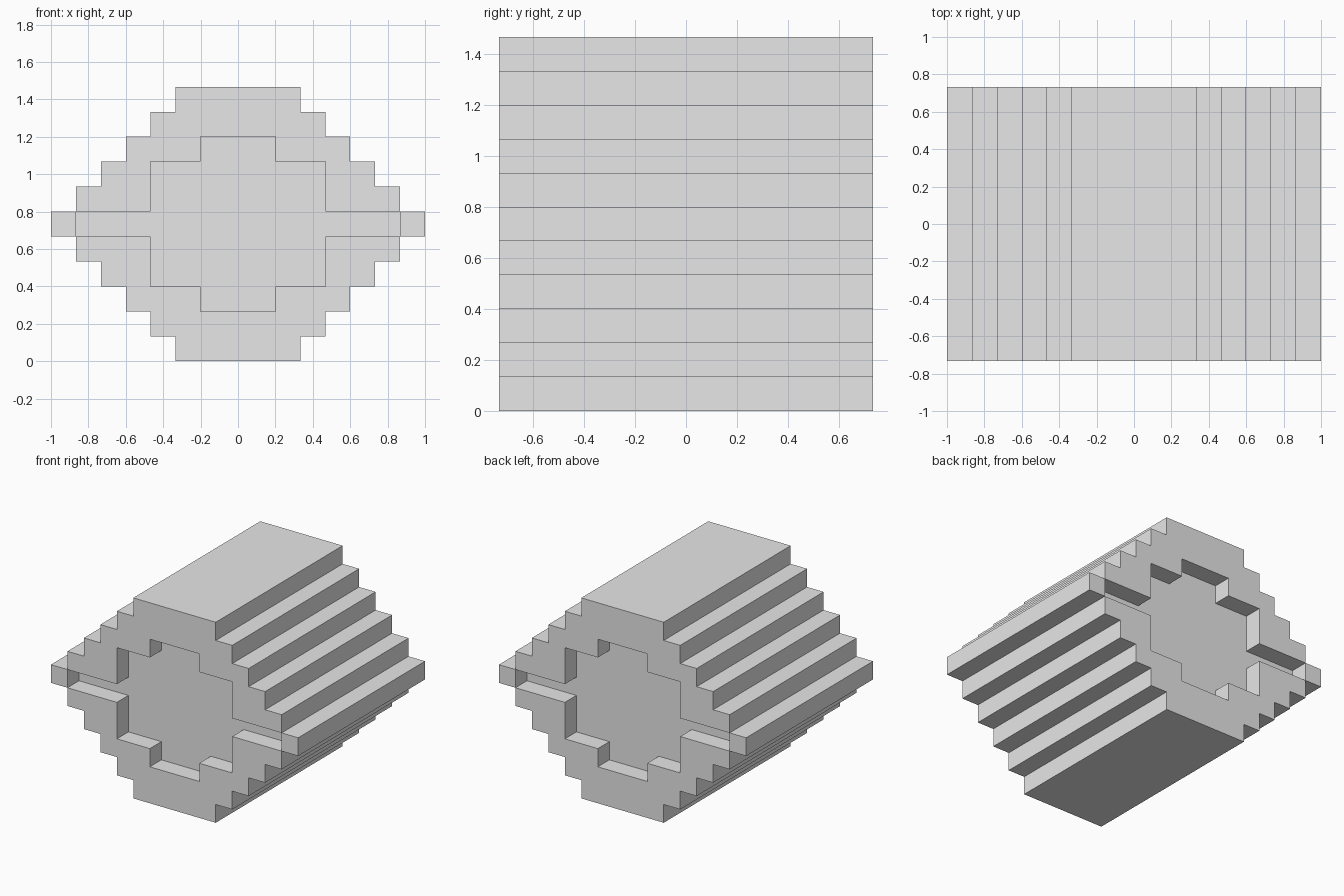
import bpy
import bmesh

cube = bpy.data.objects.get("Cube")
if cube:
    bpy.data.objects.remove(cube, do_unlink=True)

U = 2 / 15          # one block step
END, FLOOR = 5.5, 4.5   # end plane and recess floor, in steps

grey = bpy.data.materials.new("plain grey")
grey.use_nodes = True
colour = (0.8, 0.8, 0.8, 1)
grey.diffuse_color = colour
grey.node_tree.nodes["Principled BSDF"].inputs["Base Color"].default_value = colour


def flip(points, sx, sz):
    return [(x * sx, z * sz) for x, z in points]


def ring(quarter):
    """Mirror a quarter outline into a closed loop."""
    return (quarter + flip(quarter[::-1], 1, -1)
            + flip(quarter, -1, -1) + flip(quarter[::-1], -1, 1))


bm = bmesh.new()


def face(points):
    bm.faces.new([bm.verts.new((x * U, y * U, (z + END) * U)) for x, y, z in points])


def cap(outline, y):
    face([(x, y, z) for x, z in outline])


def walls(loop, y0, y1):
    for (xa, za), (xb, zb) in zip(loop, loop[1:] + loop[:1]):
        face([(xa, y0, za), (xb, y0, zb), (xb, y1, zb), (xa, y1, za)])


# Stepped quarter profiles of the body and of the recess
steps = [(2.5 + k, 5.5 - k - d) for k in range(5) for d in (0, 1)]
recess = [(1.5, 3.5), (1.5, 2.5), (3.5, 2.5), (3.5, 0.5), (6.5, 0.5)]

# Long stepped sides
walls(ring(steps + [(7.5, 0.5)]), -END, END)

# Matching recessed ends
half_rim = steps + recess[-2::-1]
half_rim = half_rim + flip(half_rim[::-1], -1, 1)
tip = [(6.5, 0.5), (7.5, 0.5), (7.5, -0.5), (6.5, -0.5)]
for s in (-1, 1):
    walls(ring(recess), s * END, s * FLOOR)
    cap(ring(recess), s * FLOOR)
    cap(half_rim, s * END)
    cap(flip(half_rim, 1, -1), s * END)
    cap(tip, s * END)
    cap(flip(tip, -1, 1), s * END)

bmesh.ops.remove_doubles(bm, verts=bm.verts, dist=0.001)
bmesh.ops.recalc_face_normals(bm, faces=bm.faces)
mesh = bpy.data.meshes.new("stepped_block")
bm.to_mesh(mesh)
bm.free()
mesh.materials.append(grey)
block = bpy.data.objects.new("stepped_block", mesh)
bpy.context.collection.objects.link(block)
